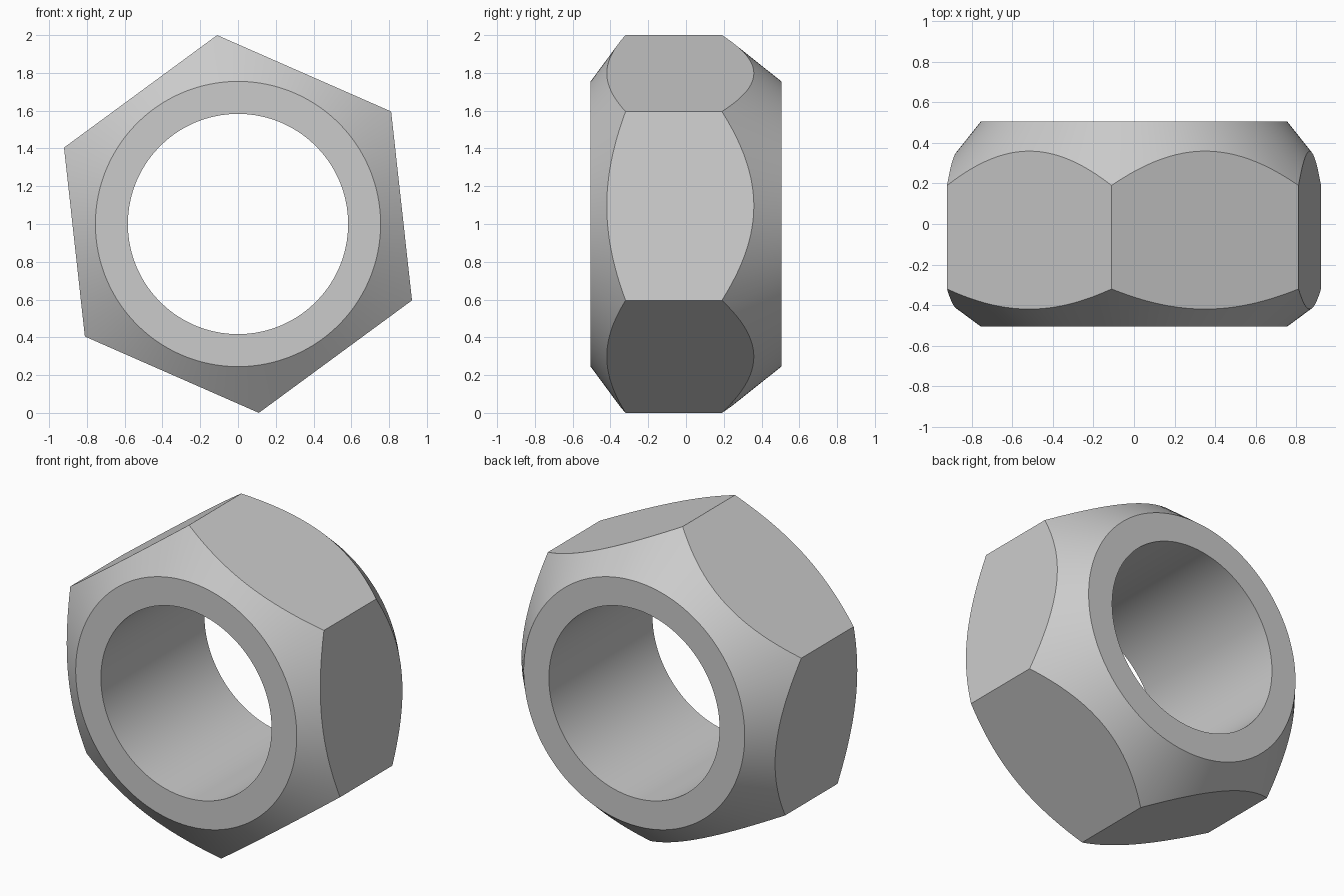
import bpy
import bmesh
from math import cos, sin, pi, radians

cube = bpy.data.objects.get("Cube")
if cube:
    bpy.data.objects.remove(cube, do_unlink=True)

# Nut dimensions
CORNER = 1.006           # radius to the hexagon corners
TILT = radians(6.3)      # turn of the hexagon about its axis
HOLE = 0.583
RIM = 0.755              # outer radius of the flat end rings
HALF = 0.505             # half the thickness
FRONT_EDGE, BACK_EDGE = -0.32, 0.19   # y of the corners at each end
PER_SIDE = 24
COUNT = 6 * PER_SIDE


def cone_y(radius, end, edge):
    """Height of the chamfer cone at a given radius."""
    return end + (edge - end) * (radius - RIM) / (CORNER - RIM)


def section(angle):
    """Closed radial cross-section: (radius, y) pairs."""
    from_middle = angle % (pi / 3) - pi / 6
    hexagon = CORNER * cos(pi / 6) / cos(from_middle)
    return [
        (HOLE, -HALF), (RIM, -HALF),
        (hexagon, cone_y(hexagon, -HALF, FRONT_EDGE)),
        (hexagon, cone_y(hexagon, HALF, BACK_EDGE)),
        (RIM, HALF), (HOLE, HALF),
    ]


# Sweep the cross-section around the axis, evenly along each hexagon side
bm = bmesh.new()
rings = []
for i in range(COUNT):
    angle = 2 * pi * i / COUNT
    # the first angle of each side sits exactly on a corner
    turn = angle + pi / 2 + TILT
    local = (i % PER_SIDE) / PER_SIDE * pi / 3
    rings.append([bm.verts.new((r * cos(turn), y, 1 + r * sin(turn)))
                  for r, y in section(local)])

for i, ring in enumerate(rings):
    following = rings[(i + 1) % COUNT]
    for j in range(len(ring)):
        k = (j + 1) % len(ring)
        bm.faces.new((ring[j], ring[k], following[k], following[j]))
bmesh.ops.recalc_face_normals(bm, faces=bm.faces)

mesh = bpy.data.meshes.new("hex_nut")
bm.to_mesh(mesh)
bm.free()
nut = bpy.data.objects.new("hex_nut", mesh)
bpy.context.collection.objects.link(nut)

# Plain grey metal
grey = bpy.data.materials.new("light_grey")
grey.use_nodes = True
colour = (0.6, 0.6, 0.6, 1)
grey.diffuse_color = colour
grey.node_tree.nodes["Principled BSDF"].inputs["Base Color"].default_value = colour
mesh.materials.append(grey)

# Smooth bore and cones, crisp edges between surfaces
bpy.ops.object.select_all(action="DESELECT")
nut.select_set(True)
bpy.context.view_layer.objects.active = nut
bpy.ops.object.shade_smooth_by_angle(angle=radians(25))
